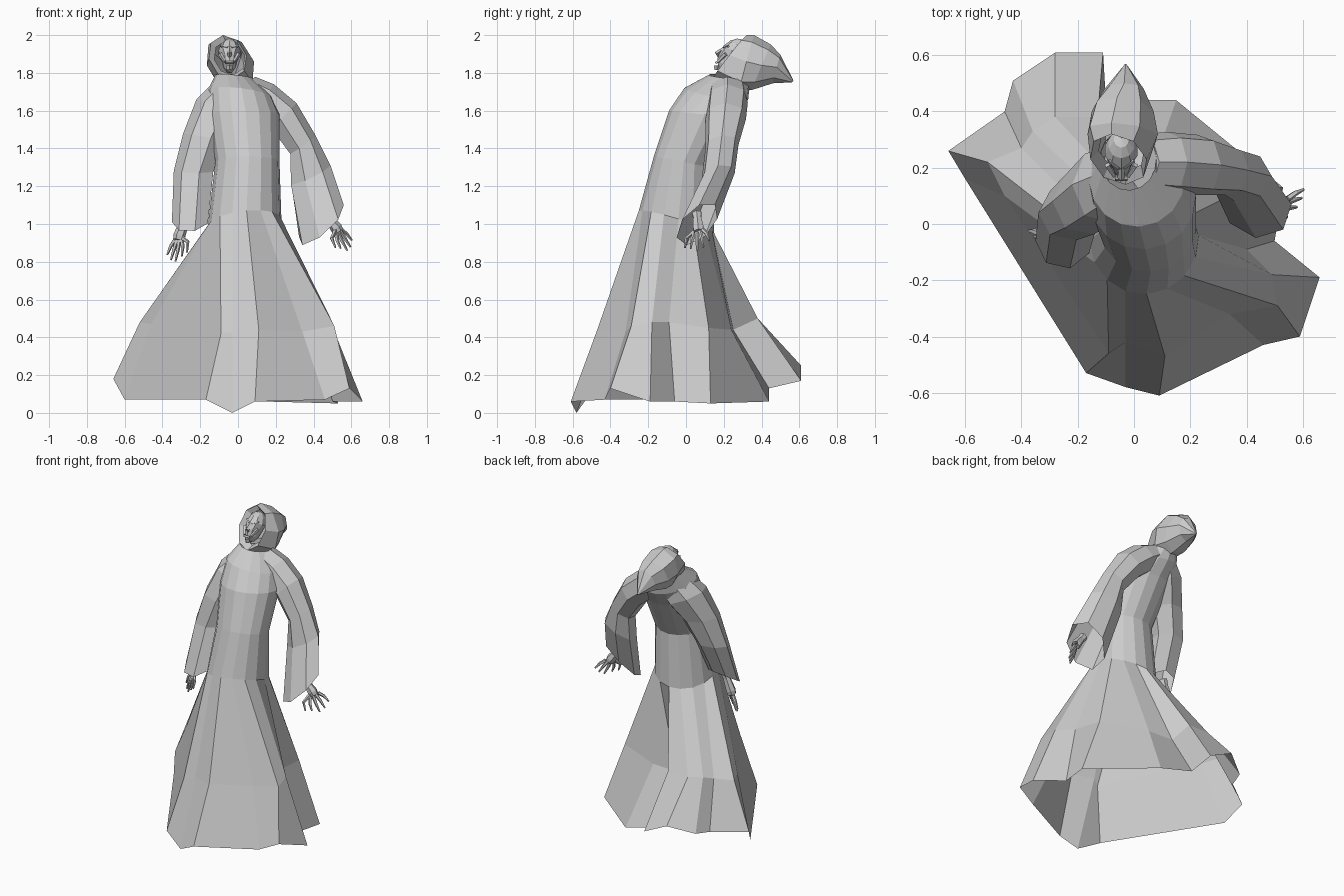
import bpy, bmesh
from math import cos, sin, pi, radians
from mathutils import Vector as V

cube = bpy.data.objects.get("Cube")
if cube:
    bpy.data.objects.remove(cube)

grey = bpy.data.materials.new("robe grey")
grey.use_nodes = True
grey.diffuse_color = (0.6, 0.6, 0.6, 1)
grey.node_tree.nodes["Principled BSDF"].inputs["Base Color"].default_value = grey.diffuse_color


def ring(center, u, v, sides, start=0.0):
    """Elliptical ring around center, spanned by half-axes u and v."""
    c, u, v = V(center), V(u), V(v)
    angles = [start + 2 * pi * i / sides for i in range(sides)]
    return [c + cos(a) * u + sin(a) * v for a in angles]


def finish(name, bm):
    bmesh.ops.recalc_face_normals(bm, faces=bm.faces)
    mesh = bpy.data.meshes.new(name)
    bm.to_mesh(mesh)
    bm.free()
    mesh.materials.append(grey)
    obj = bpy.data.objects.new(name, mesh)
    bpy.context.collection.objects.link(obj)
    return obj


def loft(name, rings, cap_start=False, cap_end=False):
    """Skin a list of rings with equal point counts."""
    bm = bmesh.new()
    rows = [[bm.verts.new(p) for p in r] for r in rings]
    for low, high in zip(rows, rows[1:]):
        for i in range(len(low)):
            j = (i + 1) % len(low)
            bm.faces.new((low[i], low[j], high[j], high[i]))
    if cap_start:
        bm.faces.new(rows[0])
    if cap_end:
        bm.faces.new(rows[-1])
    return finish(name, bm)


def limb(name, points, radii, sides=5):
    """Tapering tube along a path."""
    points = [V(p) for p in points]
    rings = []
    for i, (p, r) in enumerate(zip(points, radii)):
        d = points[min(i + 1, len(points) - 1)] - points[max(i - 1, 0)]
        u = d.cross(V((0, 1, 0.1))).normalized()
        rings.append(ring(p, u * r, d.cross(u).normalized() * r, sides))
    return loft(name, rings, True, True)


# Robe: folded hem, flared knee line, waist, chest, shoulders and collar
hem = [(-.66, .26, .18), (-.6, .16, .07), (-.17, -.53, .07), (-.03, -.58, 0),
       (.09, -.61, .06), (.46, -.43, .07), (.59, -.4, .13), (.66, -.19, .06),
       (.5, -.06, .06), (.53, .13, .05), (.15, .44, .06), (-.1, .44, .13),
       (-.11, .61, .17), (-.28, .61, .25), (-.43, .51, .2), (-.46, .4, .18)]
knee = [(-.52, .22, .48), (-.46, .1, .47), (-.09, -.46, .42), (-.03, -.42, .43),
        (.11, -.47, .44), (.34, -.32, .43), (.51, -.29, .46), (.49, -.18, .48),
        (.4, -.09, .48), (.38, .12, .45), (.08, .24, .44), (-.1, .25, .44),
        (-.13, .38, .5), (-.28, .38, .5), (-.36, .33, .5), (-.4, .27, .48)]
start = radians(183)
n = len(hem)
loft("robe", [
    hem, knee,
    ring((.035, -.05, 1.01), (.195, 0, .02), (0, .2, -.06), n, start),
    ring((.05, -.02, 1.33), (.17, 0, 0), (0, .15, -.03), n, start),
    ring((.03, .09, 1.58), (.19, 0, 0), (0, .18, -.02), n, start),
    ring((.01, .16, 1.69), (.17, 0, -.02), (0, .17, -.03), n, start),
    ring((-.02, .23, 1.78), (.1, 0, -.01), (0, .11, -.01), n, start)])

# Wide sleeves growing out of the shoulders, open at the cuff
loft("left_sleeve", [
    ring((.03, .22, 1.72), (.06, 0, .06), (0, .1, 0), 7),
    ring((.13, .22, 1.66), (.06, 0, .08), (0, .11, 0), 7),
    ring((.24, .21, 1.57), (.07, 0, .07), (0, .11, 0), 7),
    ring((.34, .19, 1.42), (.07, 0, .05), (0, .09, .01), 7),
    ring((.38, .17, 1.26), (.11, 0, .05), (0, .09, .02), 7),
    ring((.44, .06, 1.0), (.12, .01, .1), (-.02, .11, .05), 7)], True)
loft("right_sleeve", [
    ring((-.03, .19, 1.71), (.07, 0, -.07), (0, .12, 0), 7, pi / 7),
    ring((-.1, .14, 1.61), (.12, 0, -.05), (0, .14, -.01), 7, pi / 7),
    ring((-.17, .08, 1.46), (.12, 0, -.02), (0, .12, 0), 7, pi / 7),
    ring((-.23, .04, 1.28), (.11, 0, 0), (0, .1, .01), 7, pi / 7),
    ring((-.25, -.06, 1.02), (.1, 0, .01), (0, .1, .06), 7, pi / 7)], True)


def hand(side, wrist, palm, down, spread):
    """Thin forearm, palm, four curled fingers and a thumb."""
    wrist, palm, down, spread = V(wrist), V(palm), V(down), V(spread)
    limb(side + "_forearm", [wrist + (wrist - palm) * .5, wrist, palm, palm + down * .2],
         [.028, .024, .032, .028], 6)
    for i, reach in enumerate((.8, 1, .95, .75)):
        offset = spread * (i - 1.5)
        base = palm + offset * .5 + down * .2
        knuckle = palm + offset * .9 + down * .65 * reach
        tip = palm + offset * 1.1 + down * 1.15 * reach
        limb(f"{side}_finger_{i + 1}", [base, knuckle, tip], [.012, .01, .005])
    limb(side + "_thumb", [palm, palm - spread * 2.2 + down * .3, palm - spread * 2.6 + down * .75],
         [.014, .01, .005])


hand("left", (.48, .06, 1.03), (.52, .065, .98), (.06, .01, -.1), (.019, .03, .012))
hand("right", (-.28, -.04, 1.02), (-.31, -.045, .94), (-.03, -.01, -.12), (-.024, .018, 0))

# Hood: thick rim round the face, broad crown, and a drooping point behind
loft("hood", [
    ring((-.045, .26, 1.88), (.08, 0, .01), (-.02, .07, .09), 8),
    ring((-.055, .23, 1.885), (.1, 0, .01), (-.025, .09, .115), 8),
    ring((-.04, .32, 1.85), (.125, 0, .01), (-.04, .04, .15), 8),
    ring((-.04, .4, 1.83), (.11, 0, .01), (-.02, .05, .12), 8),
    ring((-.035, .48, 1.82), (.07, 0, .01), (0, .02, .075), 8),
    ring((-.03, .565, 1.755), (.005, 0, 0), (0, .004, .005), 8)], False, True)

# Gaunt upturned face set inside the hood
face = V((-.045, .25, 1.89))
bm = bmesh.new()
bmesh.ops.create_uvsphere(bm, u_segments=10, v_segments=7, radius=1)
for v in bm.verts:
    x, y, z = v.co
    narrow = 1 if z > -.2 else .72
    v.co = face + V((.062 * x * narrow, .065 * y + .055 * z, .085 * z - .035 * y))
finish("face", bm)


def feature(name, points, radii):
    limb(name, [face + V(p) for p in points], radii, 4)


feature("nose", [(0, -.045, .045), (0, -.085, .012), (0, -.075, -.005)], [.007, .014, .008])
for side, s in (("left", 1), ("right", -1)):
    feature(side + "_brow", [(s * .008, -.05, .045), (s * .045, -.025, .052)], [.008, .006])
    feature(side + "_cheek", [(s * .05, -.04, .01), (s * .025, -.08, -.03)], [.012, .008])
feature("mouth", [(-.022, -.09, -.035), (.022, -.09, -.035)], [.008, .008])
feature("chin", [(0, -.085, -.05), (0, -.085, -.075)], [.018, .014])
